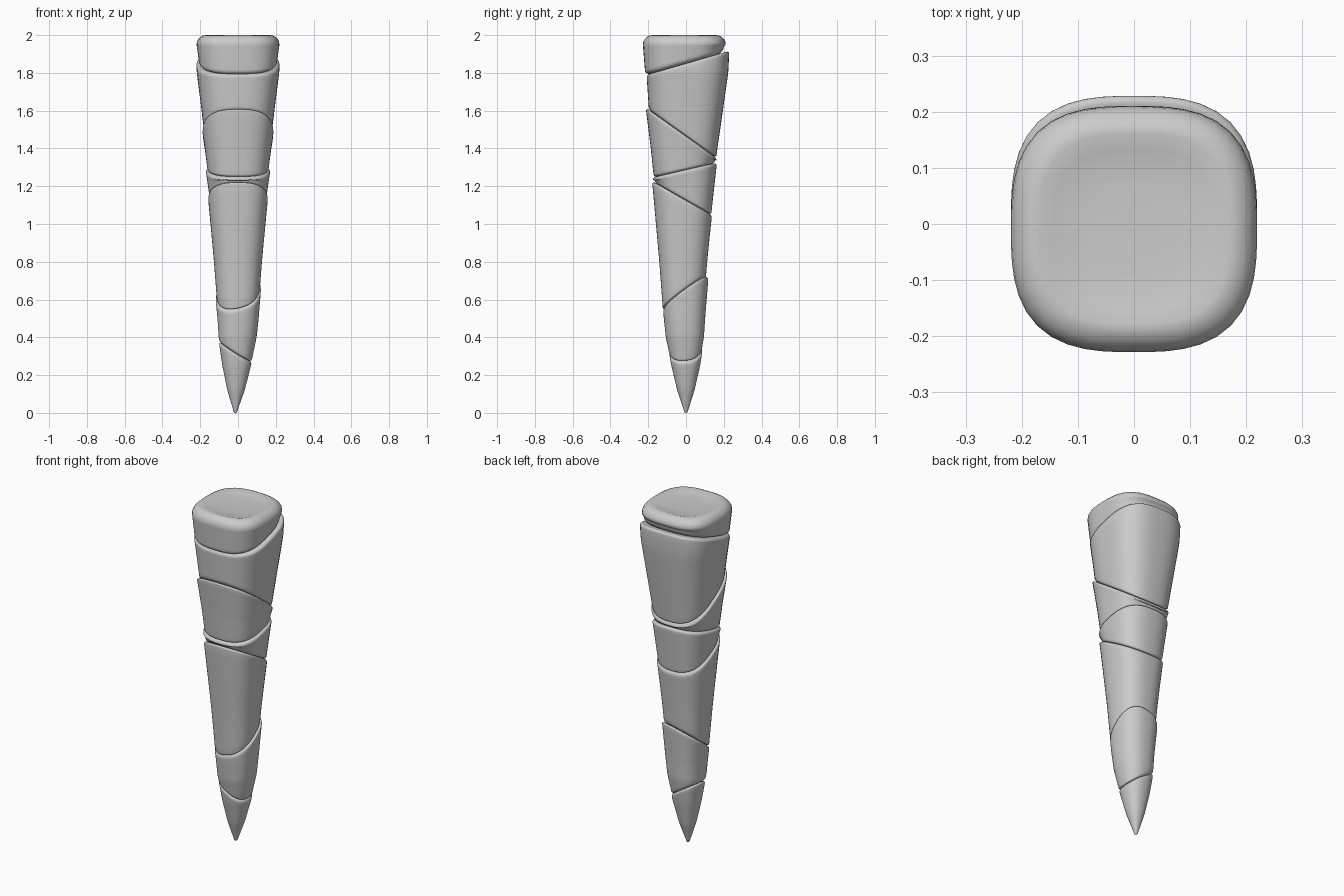
import bpy, bmesh, math

if "Cube" in bpy.data.objects:
    bpy.data.objects.remove(bpy.data.objects["Cube"])

N = 48       # points around each ring
BODY = 16    # rings along each section

# overall taper of the spike: height, half width
TAPER = [(0, .007), (.12, .046), (.25, .076), (.4, .102), (.8, .128), (1.4, .175), (1.8, .214), (2, .214)]


def half_width(z):
    for (za, ra), (zb, rb) in zip(TAPER, TAPER[1:]):
        if z <= zb:
            return ra + (rb - ra) * max(0, z - za) / (zb - za)
    return TAPER[-1][1]


def plane_z(cut, x, y):
    """Height of a slanted cut = (height on axis, slope in x, slope in y)."""
    return cut[0] + cut[1] * x + cut[2] * y


def section(name, top, bottom, rim, shift, dish):
    """Closed rounded-square piece between two slanted cuts, with soft rims."""
    low = min(rim, 0.03) if bottom[0] > 0 else 0.006
    # each ring: fraction up the section, height offset, inset, scale
    rings = [(1, -dish, 0, 0.35), (1, -dish * 0.7, 0, 0.65)]
    arc = [(1 - math.cos(k * math.pi / 10), 1 - math.sin(k * math.pi / 10)) for k in range(6)]
    rings += [(1, -rim * d, rim * s, 1) for d, s in arc]
    rings += [(1 - k / BODY, 0, 0, 1) for k in range(1, BODY)]
    rings += [(0, low * d, low * s, 1) for d, s in reversed(arc)]
    rings += [(0, 0, low, 0.5)]

    bm = bmesh.new()
    loops = []
    for t, dz, inset, scale in rings:
        loop = []
        for i in range(N):
            a = 2 * math.pi * i / N
            c, s = math.cos(a), math.sin(a)
            x = y = 0.0
            for _ in range(7):   # settle the point on the slanted ring
                body = 0 < t < 1
                zt = plane_z(top, x, y) - rim * body
                zb = plane_z(bottom, x, y) + low * body
                z = zb + (zt - zb) * t + dz
                flare = 1 + 0.05 * (t - 0.5) if bottom[0] > 0 else 1
                r = max(half_width(z) * flare - inset, 0.002) * scale
                p = 2.2 + 0.35 * z
                r *= (abs(c) ** p + abs(s) ** p) ** (-1 / p)
                x = r * c - 0.014 * max(0, 1 - 2 * z)
                y = r * s + shift * min(1, 2 * z) + (0.015 * t if name == "upper_shaft" else 0)
            loop.append(bm.verts.new((x, y, z)))
        loops.append(loop)
    for a, b in zip(loops, loops[1:]):
        for i in range(N):
            j = (i + 1) % N
            bm.faces.new((a[i], b[i], b[j], a[j]))
    bm.faces.new(loops[0])
    bm.faces.new(loops[-1])
    bmesh.ops.recalc_face_normals(bm, faces=bm.faces)
    for f in bm.faces:
        f.smooth = True
    me = bpy.data.meshes.new(name)
    bm.to_mesh(me)
    bm.free()
    bpy.context.collection.objects.link(bpy.data.objects.new(name, me))


# sections from head to tip: name, lower cut, sideways centre
PARTS = [
    ("spike_head", (1.85, 0, .29), -.009),
    ("upper_shaft", (1.465, 0, -.71), -.006),
    ("front_wedge", (1.287, 0, .23), -.012),
    ("back_wedge", (1.125, 0, -.57), -.01),
    ("middle_shaft", (.635, .22, .72), -.014),
    ("lower_shaft", (.315, -.62, .1), -.007),
    ("spike_tip", (0, 0, 0), -.003),
]
upper = (2, 0, 0)
for name, lower, shift in PARTS:
    head = name == "spike_head"
    section(name, upper, lower, 0.05 if head else 0.016, shift, 0.012 if head else 0)
    upper = lower
